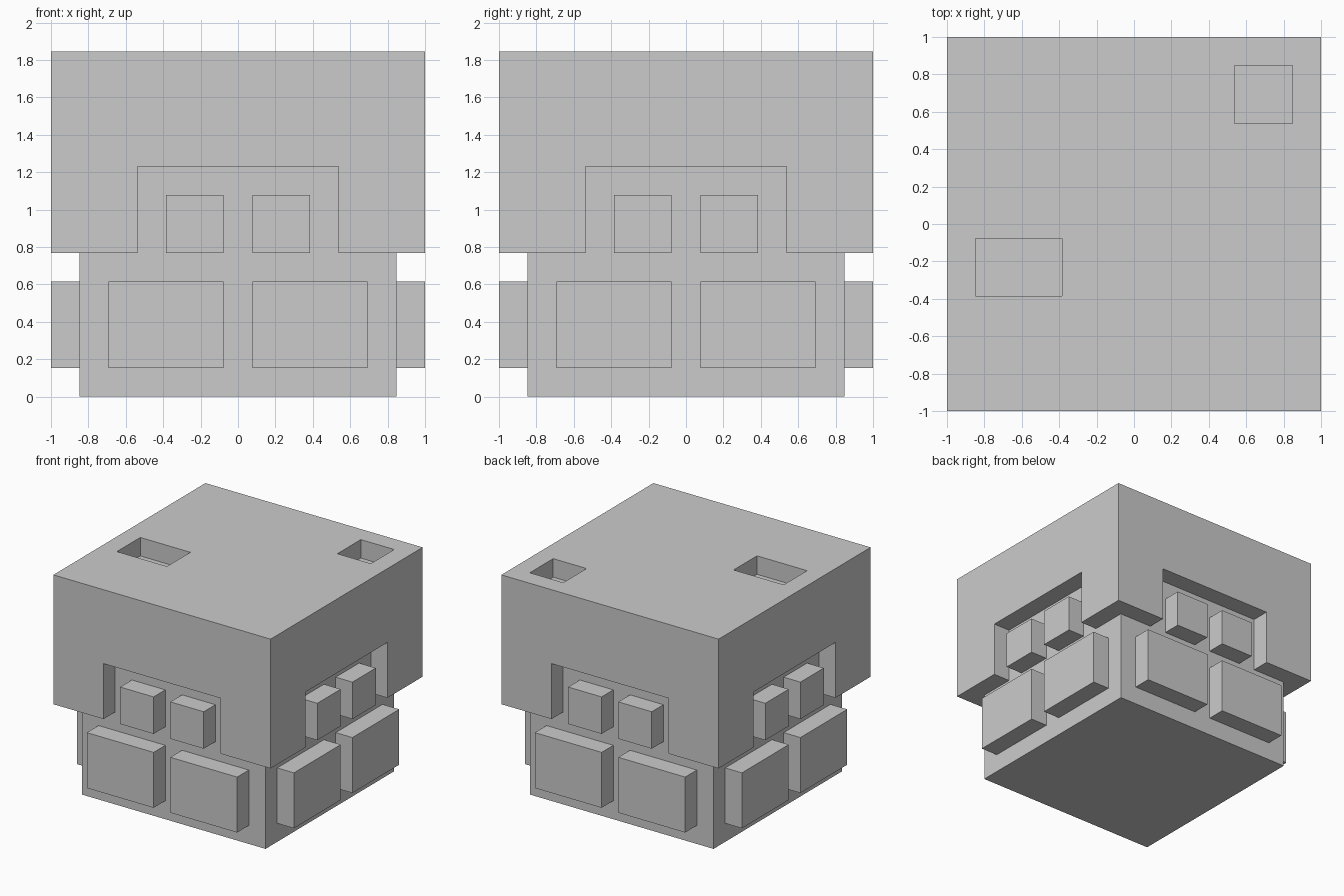
import bpy
from math import pi
from mathutils import Matrix

if "Cube" in bpy.data.objects:
    bpy.data.objects.remove(bpy.data.objects["Cube"])

U = 2 / 13  # one block unit


def box(name, lo, hi, turn=0):
    """Box between two corners in block units, turned about z by quarter turns."""
    bpy.ops.mesh.primitive_cube_add(size=1)
    ob = bpy.context.object
    ob.name = name
    size = [(b - a) * U for a, b in zip(lo, hi)]
    mid = [(a + b) / 2 * U for a, b in zip(lo, hi)]
    ob.data.transform(Matrix.Rotation(turn * pi / 2, 4, 'Z')
                      @ Matrix.Translation(mid)
                      @ Matrix.Diagonal((*size, 1)))
    return ob


def cut(target, cutter):
    mod = target.modifiers.new("cut", 'BOOLEAN')
    mod.operation, mod.solver, mod.object = 'DIFFERENCE', 'EXACT', cutter
    bpy.context.view_layer.objects.active = target
    bpy.ops.object.modifier_apply(modifier=mod.name)
    bpy.data.objects.remove(cutter)


# Inner block, visible below the hood, in the notches and in the roof holes
box("core", (-5.5, -5.5, 0), (5.5, 5.5, 11))

# Hood: hollow shell one unit thick
hood = box("hood", (-6.5, -6.5, 5), (6.5, 6.5, 12))
cut(hood, box("cavity_cutter", (-5.5, -5.5, 3), (5.5, 5.5, 11)))

# Roof holes
cut(hood, box("roof_slot_cutter", (-5.5, -2.5, 10.5), (-2.5, -0.5, 13)))
cut(hood, box("roof_square_cutter", (3.5, 3.5, 10.5), (5.5, 5.5, 13)))

# The four sides are alike: a notch in the hood and two pairs of raised blocks
for turn, side in enumerate(("front", "right", "back", "left")):
    cut(hood, box("notch_cutter", (-3.5, -8, 4), (3.5, -5, 8), turn))
    for s in (-1, 1):
        for part, x0, x1, z0, z1 in (("small_block", 0.5, 2.5, 5, 7),
                                     ("large_block", 0.5, 4.5, 1, 4)):
            a, b = sorted((s * x0, s * x1))
            box(f"{side}_{part}", (a, -6.5, z0), (b, -5.5, z1), turn)
